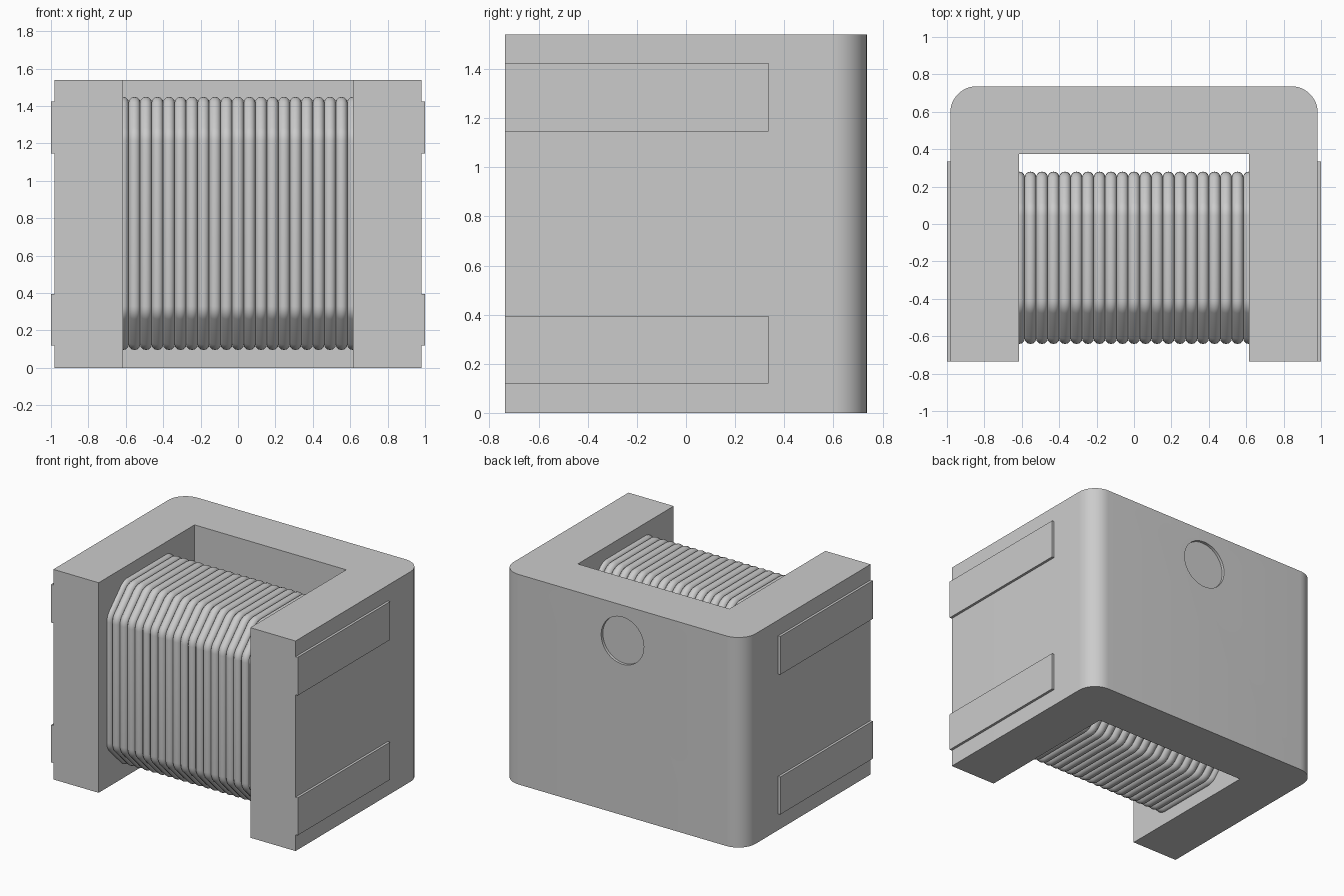
import bpy, bmesh, math
from mathutils import Vector

cube = bpy.data.objects.get("Cube")
if cube:
    bpy.data.objects.remove(cube)

grey = bpy.data.materials.new("plain grey")
grey.use_nodes = True
grey.diffuse_color = (0.6, 0.6, 0.6, 1)
grey.node_tree.nodes["Principled BSDF"].inputs["Base Color"].default_value = (0.6, 0.6, 0.6, 1)

HALF_W, HALF_D, HEIGHT = 0.982, 0.736, 1.54
ARM_X, BACK_Y = 0.615, 0.375


def link(name, data):
    obj = bpy.data.objects.new(name, data)
    bpy.context.collection.objects.link(obj)
    data.materials.append(grey)
    return obj


def from_bmesh(name, bm):
    bmesh.ops.recalc_face_normals(bm, faces=bm.faces)
    mesh = bpy.data.meshes.new(name)
    bm.to_mesh(mesh)
    bm.free()
    return link(name, mesh)


def box(name, low, high):
    bm = bmesh.new()
    bmesh.ops.create_cube(bm, size=1)
    for v in bm.verts:
        v.co = [lo + (c + 0.5) * (hi - lo) for c, lo, hi in zip(v.co, low, high)]
    return from_bmesh(name, bm)


def select_only(obj):
    bpy.ops.object.select_all(action="DESELECT")
    obj.select_set(True)
    bpy.context.view_layer.objects.active = obj


def rounded_loop(corners, radius, steps):
    """Closed 2D outline whose corners are replaced by tangent arcs."""
    points = []
    for i, corner in enumerate(corners):
        p = Vector(corner)
        a = (Vector(corners[i - 1]) - p).normalized()
        b = (Vector(corners[(i + 1) % len(corners)]) - p).normalized()
        half = a.angle(b) / 2
        centre = p + (a + b).normalized() * radius / math.sin(half)
        start = p + a * radius / math.tan(half) - centre
        end = p + b * radius / math.tan(half) - centre
        for k in range(steps + 1):
            blend = start.lerp(end, k / steps).normalized()
            points.append(centre + blend * radius)
    return points


# U-shaped core with rounded back corners
arc_r = 0.14
outline = [(ARM_X, BACK_Y), (ARM_X, -HALF_D), (HALF_W, -HALF_D)]
for sign, first in ((1, 0), (-1, 90)):
    for k in range(13):
        t = math.radians(first + 90 * k / 12)
        outline.append((sign * (HALF_W - arc_r) + arc_r * math.cos(t),
                        HALF_D - arc_r + arc_r * math.sin(t)))
outline += [(-HALF_W, -HALF_D), (-ARM_X, -HALF_D), (-ARM_X, BACK_Y)]
bm = bmesh.new()
face = bm.faces.new([bm.verts.new((x, y, 0)) for x, y in outline])
top = bmesh.ops.extrude_face_region(bm, geom=[face])["geom"]
bmesh.ops.translate(bm, vec=(0, 0, HEIGHT),
                    verts=[g for g in top if isinstance(g, bmesh.types.BMVert)])
# Keep the underside of the extrusion closed
if not any(abs(f.calc_center_median().z) < 0.001 for f in bm.faces):
    bmesh.ops.holes_fill(bm, edges=[e for e in bm.edges if e.is_boundary])
core = from_bmesh("core", bm)

# Shallow round recess in the back
bpy.ops.mesh.primitive_cylinder_add(vertices=48, radius=0.173, depth=0.04,
                                    location=(0, HALF_D, 1.28),
                                    rotation=(math.pi / 2, 0, 0))
cutter = bpy.context.object
cutter.name = "recess_cutter"
cutter.data.materials.append(grey)
cutter.hide_render = True
cut = core.modifiers.new("recess", "BOOLEAN")
cut.object = cutter
cut.solver = "EXACT"
select_only(core)
bpy.ops.object.modifier_apply(modifier=cut.name)
bpy.data.objects.remove(cutter)
bpy.ops.object.shade_smooth_by_angle(angle=math.radians(30))

# Contact pads on both outer sides
for side, sign in (("left", 1), ("right", -1)):
    for level, z0, z1 in (("lower", 0.12, 0.395), ("upper", 1.145, 1.425)):
        xs = sorted((sign * (HALF_W - 0.02), sign * 1.0))
        box(f"{side}_{level}_pad", (xs[0], -HALF_D, z0), (xs[1], 0.335, z1))

# Centre post inside the winding
box("centre_post", (-ARM_X, -0.46, 0.28), (ARM_X, 0.1, 1.26))

# Winding: side-by-side turns around a chamfered rectangle
wire = 0.032
pitch = 2 * ARM_X / 20
y0, y1, z0, z1 = -0.642 + wire, 0.28 - wire, 0.095 + wire, 1.449 - wire
c = 0.175
corners = [(y0 + c, z0), (y1 - c, z0), (y1, z0 + c), (y1, z1 - c),
           (y1 - c, z1), (y0 + c, z1), (y0, z1 - c), (y0, z0 + c)]
path = rounded_loop(corners, 0.07, 4)
curve = bpy.data.curves.new("winding", "CURVE")
curve.dimensions = "3D"
curve.bevel_depth = wire
curve.bevel_resolution = 4
for i in range(21):
    spline = curve.splines.new("POLY")
    spline.points.add(len(path) - 1)
    for point, (y, z) in zip(spline.points, path):
        point.co = ((i - 10) * pitch, y, z, 1)
    spline.use_cyclic_u = True
    spline.use_smooth = True
winding = link("winding", curve)
select_only(winding)
bpy.ops.object.convert(target="MESH")
bpy.ops.object.shade_smooth_by_angle(angle=math.radians(50))
